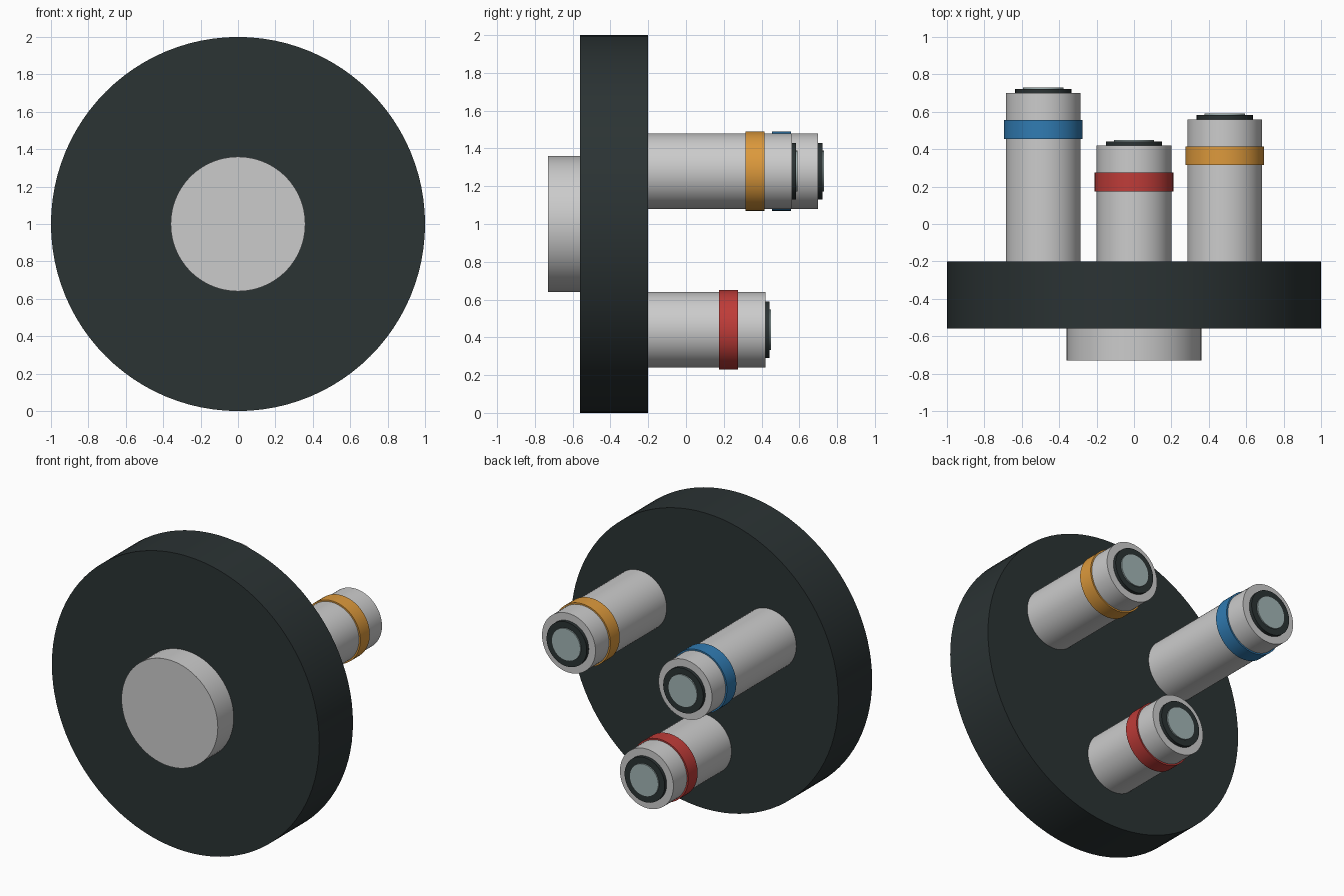
import bpy
import math

if "Cube" in bpy.data.objects:
    bpy.data.objects.remove(bpy.data.objects["Cube"])


def material(name, rgb):
    m = bpy.data.materials.new(name)
    m.diffuse_color = (*rgb, 1.0)
    m.use_nodes = True
    m.node_tree.nodes["Principled BSDF"].inputs["Base Color"].default_value = m.diffuse_color
    return m


DARK = material("dark_metal", (0.024, 0.033, 0.034))
GLASS = material("lens_glass", (0.36, 0.46, 0.46))
BLUE = material("blue_band", (0.03, 0.20, 0.45))
RED = material("red_band", (0.52, 0.045, 0.04))
AMBER = material("amber_band", (0.72, 0.32, 0.045))


def cylinder(name, x, z, radius, y0, y1, mat=None, sides=64):
    """Cylinder lying along y, from y0 to y1."""
    bpy.ops.mesh.primitive_cylinder_add(
        vertices=sides, radius=radius, depth=y1 - y0,
        location=(x, (y0 + y1) / 2, z), rotation=(math.pi / 2, 0, 0))
    ob = bpy.context.object
    ob.name = name
    if mat:
        ob.data.materials.append(mat)
    bpy.ops.object.shade_smooth_by_angle(angle=math.radians(35))
    return ob


# Round turret plate and the mounting boss on its front
cylinder("turret_plate", 0, 1, 1.0, -0.56, -0.20, DARK, 96)
cylinder("mounting_boss", 0, 1, 0.36, -0.73, -0.55)

# Three lens barrels spaced evenly round the plate: name, angle, end y, band colour
for name, angle, end, band in (("long", 150, 0.70, BLUE),
                               ("short", 270, 0.42, RED),
                               ("medium", 30, 0.56, AMBER)):
    x = 0.56 * math.cos(math.radians(angle))
    z = 1 + 0.56 * math.sin(math.radians(angle))
    cylinder(name + "_barrel", x, z, 0.20, -0.22, end)
    cylinder(name + "_colour_band", x, z, 0.21, end - 0.245, end - 0.145, band)
    cylinder(name + "_lens_rim", x, z, 0.15, end - 0.02, end + 0.022, DARK)
    cylinder(name + "_lens", x, z, 0.108, end - 0.01, end + 0.03, GLASS)
